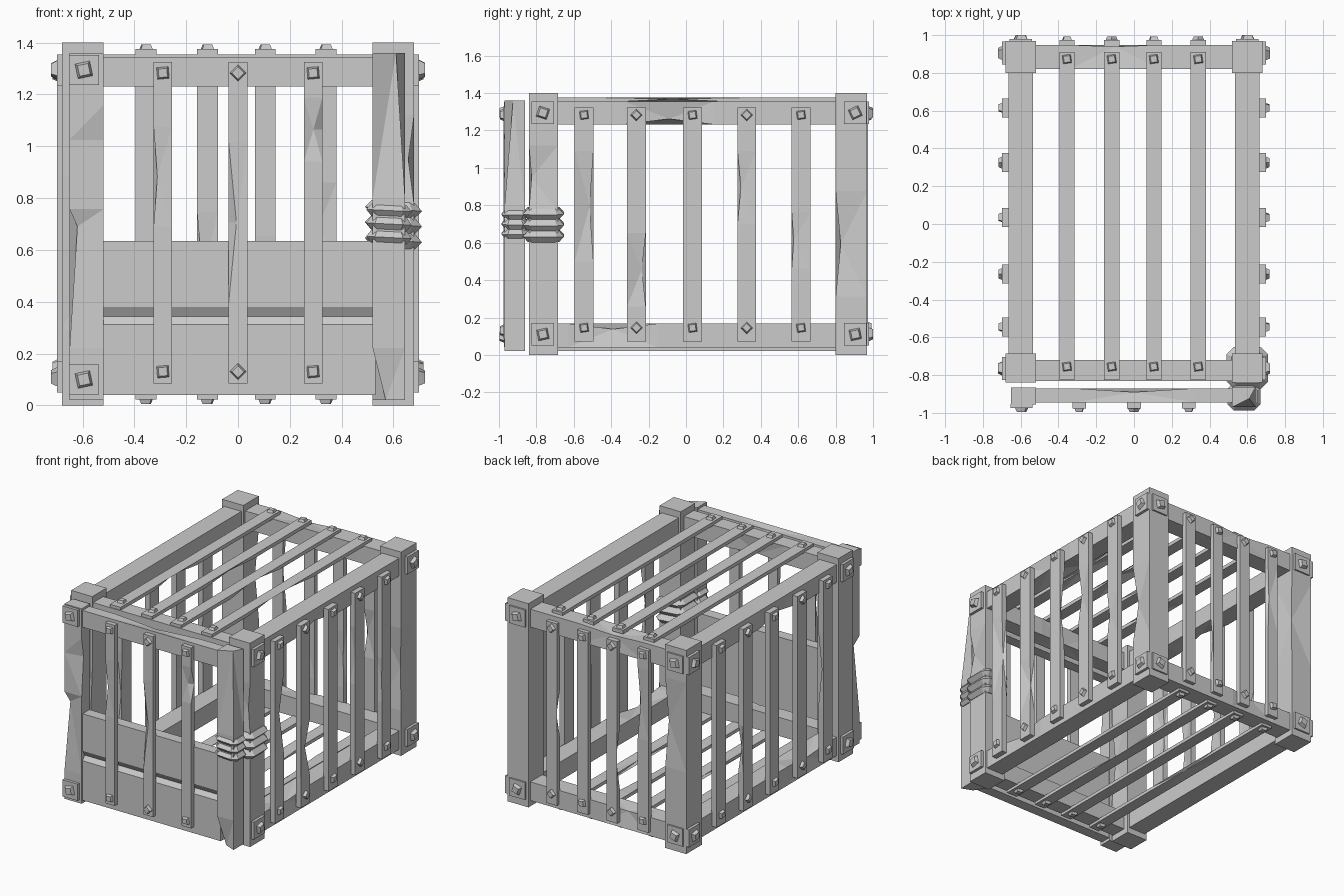
import bpy, bmesh, math, random
from mathutils import Vector, Matrix

if "Cube" in bpy.data.objects:
    bpy.data.objects.remove(bpy.data.objects["Cube"])

random.seed(4)
mat = bpy.data.materials.new("plain_grey")
mat.diffuse_color = (0.6, 0.6, 0.6, 1)
mat.use_nodes = True
mat.node_tree.nodes["Principled BSDF"].inputs["Base Color"].default_value = mat.diffuse_color


def finish(name, bm):
    bmesh.ops.recalc_face_normals(bm, faces=bm.faces)
    me = bpy.data.meshes.new(name)
    bm.to_mesh(me)
    bm.free()
    me.materials.append(mat)
    ob = bpy.data.objects.new(name, me)
    bpy.context.collection.objects.link(ob)
    return ob


def beam(name, lo, hi, chips=()):
    """Box along its longest axis; chip = (corner 0-3, position, half length, inward a, inward b)."""
    size = [hi[i] - lo[i] for i in range(3)]
    ax = size.index(max(size))
    a, b = [i for i in range(3) if i != ax]
    ts = {0.0, 1.0}
    for c, t, w, da, db in chips:
        ts |= {max(0, t - w), t, min(1, t + w)}
    bm = bmesh.new()
    rings = []
    for t in sorted(ts):
        ring = []
        for k, (u, v) in enumerate(((0, 0), (1, 0), (1, 1), (0, 1))):
            p = [0, 0, 0]
            p[ax] = lo[ax] + size[ax] * t
            p[a] = hi[a] if u else lo[a]
            p[b] = hi[b] if v else lo[b]
            for c, ct, w, da, db in chips:
                if c == k and t == ct:
                    p[a] += -da if u else da
                    p[b] += -db if v else db
            ring.append(bm.verts.new(p))
        rings.append(ring)
    for r, s in zip(rings, rings[1:]):
        for k in range(4):
            bm.faces.new((r[k], r[(k + 1) % 4], s[(k + 1) % 4], s[k]))
    bm.faces.new(rings[0])
    bm.faces.new(rings[-1])
    if chips:
        bmesh.ops.triangulate(bm, faces=bm.faces)
    return finish(name, bm)


def worn(d):
    """One random chip on an edge."""
    return [(random.randrange(4), random.uniform(.3, .7), random.uniform(.12, .25),
             d * random.uniform(.3, 1), d * random.uniform(.3, 1))]


def bolt(name, pos, normal, width=.046, angle=0.0, height=.02):
    """Tapered square bolt head standing on a surface."""
    bm = bmesh.new()
    r = width / math.sqrt(2)
    n = Vector(normal)
    rot = n.to_track_quat('Z', 'Y').to_matrix().to_4x4()
    bmesh.ops.create_cone(bm, cap_ends=True, segments=4, radius1=r, radius2=r * .72, depth=height,
                          matrix=Matrix.Translation(Vector(pos) + n * height / 2) @ rot
                          @ Matrix.Rotation(math.radians(45 + angle), 4, 'Z'))
    finish(name, bm)


def plate(name, centre, normal, width=.12, thick=.02):
    """Square corner plate with a big bolt; centre lies on the post surface."""
    n = Vector(normal)
    c = Vector(centre)
    half = Vector([thick / 2 if abs(k) > .5 else width / 2 for k in n])
    mid = c + n * (thick / 2 - .001)
    beam(name, mid - half, mid + half)
    bolt(name + "_bolt", c + n * (thick - .001), normal, .058, random.choice((-18, 12, 25)), .022)


# corner posts with plates on the outer faces
for sx in (-1, 1):
    for label, y0, y1 in (("front", -.84, -.685), ("back", .80, .968)):
        x0, x1 = sorted((sx * .52, sx * .68))
        beam(label + "_post", (x0, y0, 0), (x1, y1, 1.4), worn(.03))
        for z in (.11, 1.295):
            yc = -.765 if label == "front" else .905
            plate("side_plate", (sx * .68, yc, z), (sx, 0, 0))
            if label == "back":
                plate("back_plate", (sx * .60, .968, z), (0, 1, 0), .12, .012)

# frame rails
for label, z0, z1 in (("lower", .04, .168), ("upper", 1.232, 1.355)):
    low = label == "lower"
    for sx in (-1, 1):
        x0, x1 = sorted((sx * .535, sx * .665))
        out = (2 if low else 1) if sx > 0 else (3 if low else 0)
        beam(label + "_side_rail", (x0, -.69, z0), (x1, .81, z1),
             [(out, .2 if low else .4, .16, .02, .03)])
    beam(label + "_front_rail", (-.53, -.83, z0), (.53, -.72, z1), worn(.025))
    beam(label + "_back_rail", (-.53, .82, z0), (.53, .948, z1), worn(.025))

# side bars
for sx in (-1, 1):
    for i, y in enumerate((-.545, -.265, .035, .325, .615)):
        x0, x1 = sorted((sx * .66, sx * .698))
        beam("side_bar", (x0, y - .05, .072), (x1, y + .05, 1.322), worn(.025))
        for z in (.145, 1.283):
            bolt("side_bar_bolt", (sx * .697, y, z), (sx, 0, 0), angle=45 if i in (1, 3) else 8)

# back, top and bottom bars share the same spacing
for i, x in enumerate((-.355, -.118, .105, .34)):
    beam("back_bar", (x - .04, .94, .072), (x + .04, .974, 1.322), worn(.025))
    for z in (.145, 1.283):
        bolt("back_bar_bolt", (x, .973, z), (0, 1, 0), angle=45 if i % 2 else 8)
    for label, z0, z1, s in (("top", 1.35, 1.375, 1), ("bottom", .022, .045, -1)):
        beam(label + "_bar", (x - .04, -.825, z0), (x + .04, .91, z1), worn(.025))
        for y in (-.755, .873):
            bolt(label + "_bar_bolt", (x, y, z1 - .001 if s > 0 else z0 + .001), (0, 0, s), angle=8, height=.018)

# door frame
beam("door_left_stile", (-.65, -.955, .02), (-.52, -.865, 1.36),
     [(0, .5, .35, .03, .02), (1, .75, .2, .0, .02)])
beam("door_right_stile", (.52, -.97, .02), (.645, -.862, 1.36),
     [(1, 1.0, .42, .035, .045), (0, 0.0, .15, .05, .03)])
beam("door_top_rail", (-.53, -.945, 1.23), (.53, -.87, 1.345), [(2, .5, .3, .02, .01)])
for z in (.10, 1.295):
    plate("door_plate", (-.595, -.955, z), (0, -1, 0), .115, .02)

# door planks with a V groove between them
profile = [(-.87, .04), (-.945, .04), (-.945, .312), (-.922, .342), (-.945, .38), (-.945, .635), (-.87, .635)]
bm = bmesh.new()
face = bm.faces.new([bm.verts.new((-.53, y, z)) for y, z in profile])
new = bmesh.ops.extrude_face_region(bm, geom=[face])["geom"]
bmesh.ops.translate(bm, vec=(1.06, 0, 0), verts=[g for g in new if isinstance(g, bmesh.types.BMVert)])
finish("door_planks", bm)

# door bars
for x, chips in ((-.29, worn(.02)), (0, [(0, .5, .25, .03, .01)]), (.29, [(1, .79, .1, .035, .015)])):
    beam("door_bar", (x - .036, -.976, .085), (x + .036, -.94, 1.325), chips)
    for z in (.13, 1.283):
        bolt("door_bar_bolt", (x, -.975, z), (0, -1, 0), angle=45 if x == 0 else 5)


# rope lashing round the front right post and the door stile
def lashing(name, cx, cy, hx, hy, levels, tilt):
    bm = bmesh.new()
    rings = []
    for z, grow in levels:
        ax, ay, c = hx + grow, hy + grow, .022 + grow * .6
        pts = [(ax, ay - c), (ax - c, ay), (c - ax, ay), (-ax, ay - c),
               (-ax, c - ay), (c - ax, -ay), (ax - c, -ay), (ax, c - ay)]
        rings.append([bm.verts.new((cx + x, cy + y, z + tilt * x)) for x, y in pts])
    for r, s in zip(rings, rings[1:]):
        for k in range(8):
            bm.faces.new((r[k], r[(k + 1) % 8], s[(k + 1) % 8], s[k]))
    bm.faces.new(rings[0])
    bm.faces.new(rings[-1])
    finish(name, bm)


lashing("post_rope", .60, -.762, .083, .083,
        [(.608, 0), (.638, .027), (.668, 0), (.699, .027), (.73, 0), (.758, .027), (.787, 0)], -.08)
lashing("door_rope", .583, -.912, .068, .055,
        [(.625, 0), (.648, .02), (.675, 0), (.70, .02), (.728, 0), (.752, .02), (.775, 0)], -.05)
